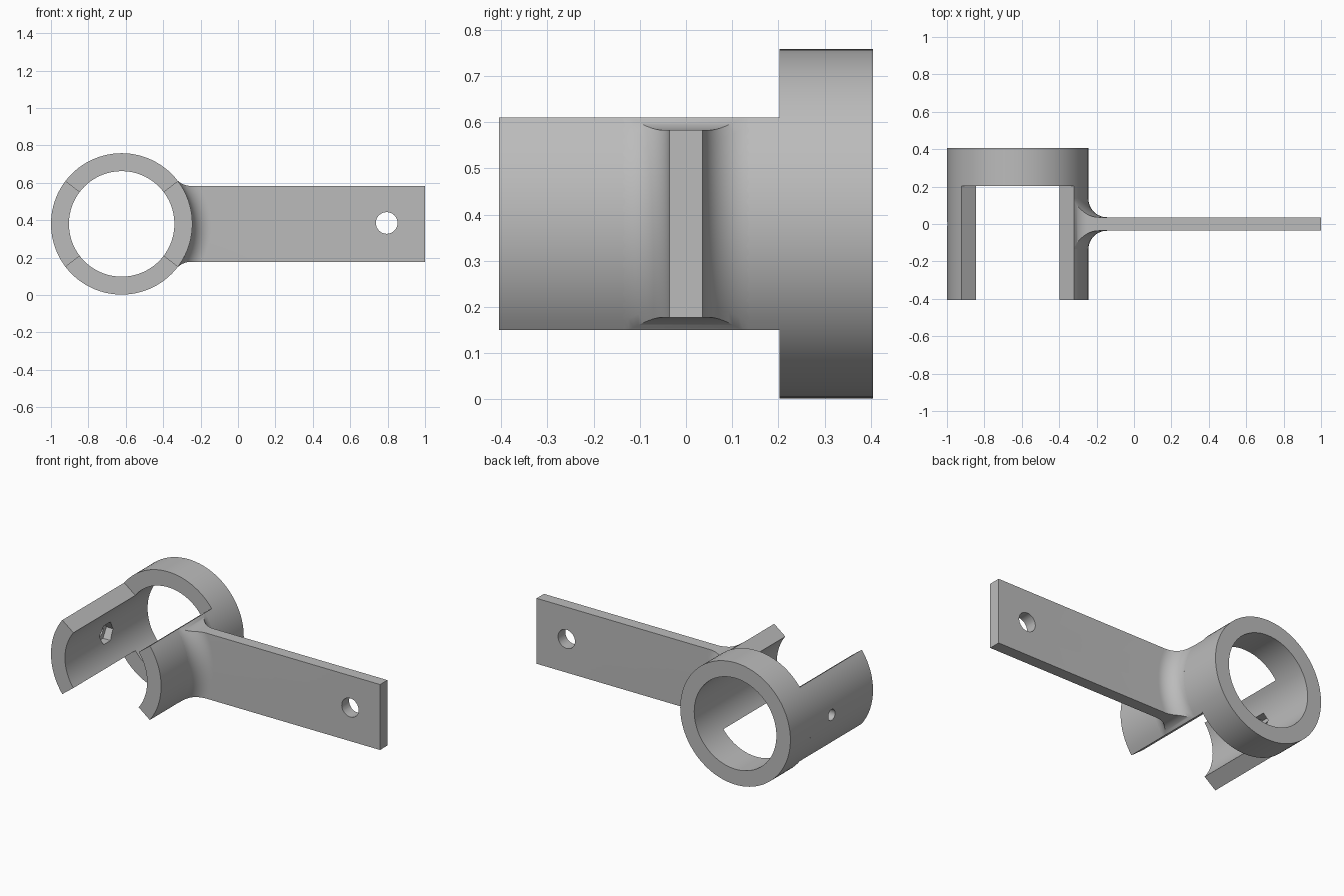
import bpy, bmesh
from math import pi, sin, cos, asin, acos, sqrt, radians
from mathutils import Matrix

if "Cube" in bpy.data.objects:
    bpy.data.objects.remove(bpy.data.objects["Cube"])

CX, CZ = -0.622, 0.38          # collar axis
R_OUT, R_IN = 0.378, 0.282     # collar radii
BACK, STEP, FRONT = 0.405, 0.202, -0.405
JAW = radians(37.4)            # half angle of each jaw
HALF_T, HALF_H = 0.036, 0.203  # arm half thickness and half height
FIL = 0.1                      # fillet radius

grey = bpy.data.materials.new("plain grey")
grey.use_nodes = True
grey.diffuse_color = (0.5, 0.5, 0.5, 1)
grey.node_tree.nodes["Principled BSDF"].inputs["Base Color"].default_value = (0.5, 0.5, 0.5, 1)


def make(name, bm):
    bmesh.ops.recalc_face_normals(bm, faces=bm.faces)
    mesh = bpy.data.meshes.new(name)
    bm.to_mesh(mesh)
    bm.free()
    mesh.materials.append(grey)
    ob = bpy.data.objects.new(name, mesh)
    bpy.context.collection.objects.link(ob)
    return ob


def loft(name, rings, closed=False):
    """Skin a list of equal rings of points, capping the ends if open."""
    bm = bmesh.new()
    rows = [[bm.verts.new(p) for p in ring] for ring in rings]
    for a, b in zip(rows, rows[1:] + rows[:1] if closed else rows[1:]):
        for i in range(len(a)):
            j = (i + 1) % len(a)
            bm.faces.new((a[i], a[j], b[j], b[i]))
    if not closed:
        bm.faces.new(rows[0])
        bm.faces.new(rows[-1])
    return make(name, bm)


def polar(rho, ang, y):
    return (CX + rho * cos(ang), y, CZ + rho * sin(ang))


def collar_arc(name, start, end, steps, y0, y1):
    closed = end - start > 6
    count = steps if closed else steps + 1
    rings = []
    for i in range(count):
        a = start + (end - start) * i / steps
        rings.append([polar(R_IN, a, y0), polar(R_OUT, a, y0),
                      polar(R_OUT, a, y1), polar(R_IN, a, y1)])
    return loft(name, rings, closed)


def drill(ob, sides, radius, depth, location, axis, spin=0):
    """Cut a round or polygonal hole and bake the result."""
    bm = bmesh.new()
    bmesh.ops.create_cone(bm, cap_ends=True, segments=sides, radius1=radius,
                          radius2=radius, depth=depth,
                          matrix=Matrix.Translation(location)
                          @ Matrix.Rotation(pi / 2, 4, axis) @ Matrix.Rotation(spin, 4, "Z"))
    cutter = make("hole_cutter", bm)
    cutter.hide_render = True
    mod = ob.modifiers.new("hole", "BOOLEAN")
    mod.operation, mod.solver, mod.object = "DIFFERENCE", "EXACT", cutter
    graph = bpy.context.evaluated_depsgraph_get()
    mesh = bpy.data.meshes.new_from_object(ob.evaluated_get(graph))
    ob.modifiers.clear()
    ob.data = mesh
    bpy.data.objects.remove(cutter)


# Full ring at the back, two jaws reaching forward
ring = collar_arc("back_ring", 0, 2 * pi, 96, STEP, BACK)
right_jaw = collar_arc("right_jaw", pi - JAW, pi + JAW, 20, FRONT, STEP)
left_jaw = collar_arc("left_jaw", -JAW, JAW, 20, FRONT, STEP)

# Screw hole with a hexagonal nut pocket on the inside
drill(right_jaw, 24, 0.034, 0.3, (CX - R_OUT, 0, CZ), "Y")
drill(right_jaw, 6, 0.067, 0.2, (-0.85, 0, CZ), "Y")


# Arm, flaring into the left jaw with rounded fillets on all sides
def flare_angle(rho):
    reach = R_OUT + FIL
    tip = asin((HALF_H + FIL) / reach)
    flat_x = reach * cos(tip)
    if rho >= sqrt(flat_x ** 2 + HALF_H ** 2):
        return asin(HALF_H / rho)
    c = (rho ** 2 + reach ** 2 - FIL ** 2) / (2 * rho * reach)
    return min(tip - acos(min(1, c)), JAW - 0.001)


def section(rho, half_y, end_x=None, n=16):
    top = flare_angle(rho)
    side = []
    for i in range(n + 1):
        a = top * (2 * i / n - 1)
        x, _, z = polar(rho, a, 0)
        if end_x is not None:
            x = end_x
        side.append((x, z))
    return ([(x, half_y, z) for x, z in side]
            + [(x, -half_y, z) for x, z in reversed(side)])


rings = [section(R_OUT - 0.03, HALF_T + FIL)]
for k in range(15):
    t = k / 14 * pi / 2
    rings.append(section(R_OUT + FIL * (1 - cos(t)), HALF_T + FIL * (1 - sin(t))))
rings.append(section(R_OUT + FIL, HALF_T, 1.0))
arm = loft("arm", rings)
drill(arm, 32, 0.058, 0.4, (0.795, 0, 0.385), "X")

# Smooth curved faces, keep edges crisp
for ob in (ring, right_jaw, left_jaw, arm):
    bpy.ops.object.select_all(action="DESELECT")
    ob.select_set(True)
    bpy.context.view_layer.objects.active = ob
    bpy.ops.object.shade_smooth_by_angle(angle=radians(30))
